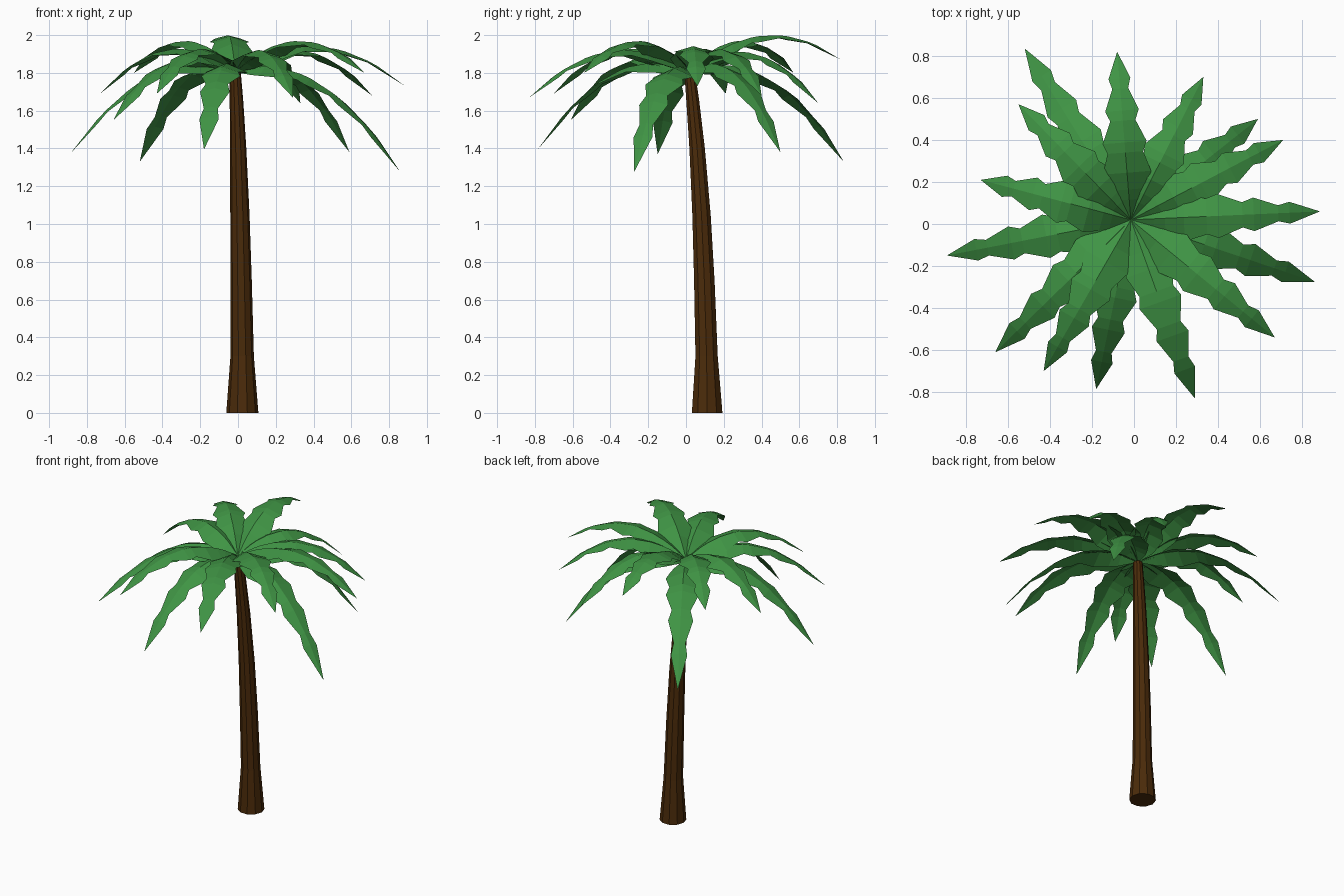
import bpy, bmesh, math
from mathutils import Vector

if "Cube" in bpy.data.objects:
    bpy.data.objects.remove(bpy.data.objects["Cube"])


def material(name, rgb):
    m = bpy.data.materials.new(name)
    m.diffuse_color = (*rgb, 1)
    m.use_nodes = True
    m.node_tree.nodes["Principled BSDF"].inputs["Base Color"].default_value = m.diffuse_color
    return m


def finish(name, bm, mat):
    me = bpy.data.meshes.new(name)
    bm.to_mesh(me)
    bm.free()
    me.materials.append(mat)
    ob = bpy.data.objects.new(name, me)
    bpy.context.collection.objects.link(ob)
    return ob


green = material("leaf green", (0.05, 0.295, 0.058))
brown = material("bark brown", (0.07, 0.024, 0.003))

# Trunk: leaning, tapered ten-sided tube; rings are x, y, z, radius
RINGS = [(0.023, 0.112, 0, 0.085), (0.022, 0.109, 0.3, 0.062),
         (0.016, 0.097, 0.7, 0.057), (0.01, 0.082, 1.05, 0.051),
         (0.001, 0.059, 1.4, 0.043), (-0.008, 0.036, 1.65, 0.036),
         (-0.015, 0.02, 1.8, 0.03)]
SIDES = 10
bm = bmesh.new()
loops = [[bm.verts.new((x + r * math.cos(math.tau * i / SIDES),
                        y + r * math.sin(math.tau * i / SIDES), z))
          for i in range(SIDES)] for x, y, z, r in RINGS]
for lo, hi in zip(loops, loops[1:]):
    for i in range(SIDES):
        j = (i + 1) % SIDES
        bm.faces.new((lo[i], lo[j], hi[j], hi[i]))
bm.faces.new(loops[0][::-1])
bm.faces.new(loops[-1])
finish("trunk", bm, brown)

# Fronds: saw-toothed outline (fraction of length, half width, fold slope)
OUTLINE = [(0, 0.004, 0.6), (0.12, 0.07, 0.6), (0.18, 0.09, 0.55), (0.28, 0.115, 0.42),
           (0.40, 0.085, 0.33), (0.46, 0.105, 0.3), (0.59, 0.06, 0.25),
           (0.65, 0.08, 0.25), (0.78, 0.038, 0.25), (0.84, 0.052, 0.25)]
ROOT = Vector((-0.015, 0.02, 1.807))
TIPS = [(-0.52, 0.835, 1.33), (-0.08, 0.82, 1.87), (0.33, 0.70, 1.64),
        (0.59, 0.50, 1.38), (0.71, 0.40, 1.68), (0.885, 0.06, 1.73),
        (0.86, -0.275, 1.275), (0.67, -0.54, 1.80), (0.29, -0.83, 1.67),
        (-0.18, -0.785, 1.395), (-0.43, -0.70, 1.69), (-0.66, -0.61, 1.55),
        (-0.89, -0.15, 1.37), (-0.73, 0.21, 1.69), (-0.55, 0.57, 1.80)]


def frond(name, tip):
    span = Vector(tip) - ROOT
    rise = 0.66 + 0.68 * span.z              # higher tips arch up more
    side = Vector((-span.y, span.x, 0)).normalized()

    def rib(t):
        return ROOT + Vector((span.x * t, span.y * t,
                              rise * t + (span.z - rise) * t * t))

    bm = bmesh.new()
    rows = []
    for t, w, fold in OUTLINE:
        p = rib(t)
        drop = Vector((0, 0, -fold * w))
        rows.append([bm.verts.new(q) for q in (p + side * w + drop, p, p - side * w + drop)])
    for a, b in zip(rows, rows[1:]):
        for k in (0, 1):
            bm.faces.new((a[k], a[k + 1], b[k + 1], b[k]))
    end, last = bm.verts.new(rib(1)), rows[-1]
    for k in (0, 1):
        bm.faces.new((last[k], last[k + 1], end))
    for f in bm.faces:
        f.normal_update()
        if f.normal.z < 0:
            f.normal_flip()
    finish(name, bm, green)


for n, tip in enumerate(TIPS, 1):
    frond(f"frond_{n}", tip)
